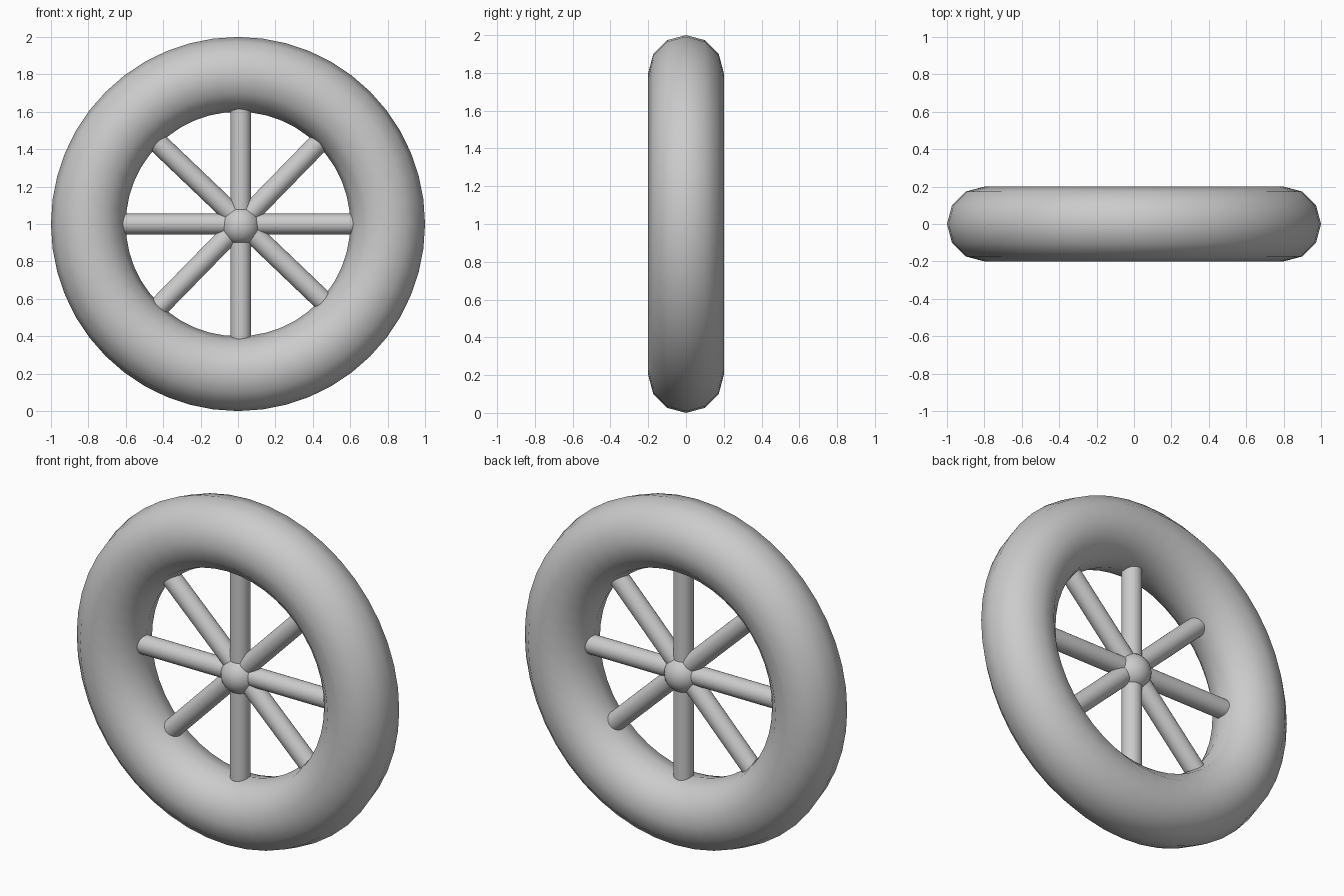
import bpy
import math

if "Cube" in bpy.data.objects:
    bpy.data.objects.remove(bpy.data.objects["Cube"])

grey = bpy.data.materials.new("plain grey")
grey.use_nodes = True
COLOUR = (0.6, 0.6, 0.6, 1)
grey.diffuse_color = COLOUR
grey.node_tree.nodes["Principled BSDF"].inputs["Base Color"].default_value = COLOUR


def finish(name):
    """Name, colour and smooth the newest primitive."""
    obj = bpy.context.object
    obj.name = name
    obj.data.materials.append(grey)
    bpy.ops.object.shade_smooth_by_angle(angle=math.radians(40))
    return obj


# Tyre ring, axis along y
bpy.ops.mesh.primitive_torus_add(major_radius=0.8, minor_radius=0.2,
                                 major_segments=48, minor_segments=12,
                                 location=(0, 0, 1), rotation=(math.pi / 2, 0, 0))
finish("tyre")

# Round hub
bpy.ops.mesh.primitive_uv_sphere_add(segments=32, ring_count=16, radius=0.104,
                                     location=(0.015, 0, 0.99))
finish("hub")

# Four full-width bars make eight spokes: name, tilt from vertical, centre x and z
spokes = [
    ("upright_spoke", 0, 0.015, 1.0),
    ("level_spoke", 90, 0.0, 1.0),
    ("rising_spoke", 44.3, 0.007, 0.998),
    ("falling_spoke", -46.3, 0.008, 1.017),
]
for name, tilt, x, z in spokes:
    bpy.ops.mesh.primitive_cylinder_add(vertices=32, radius=0.055, depth=1.45,
                                        location=(x, 0, z),
                                        rotation=(0, math.radians(tilt), 0))
    finish(name)
